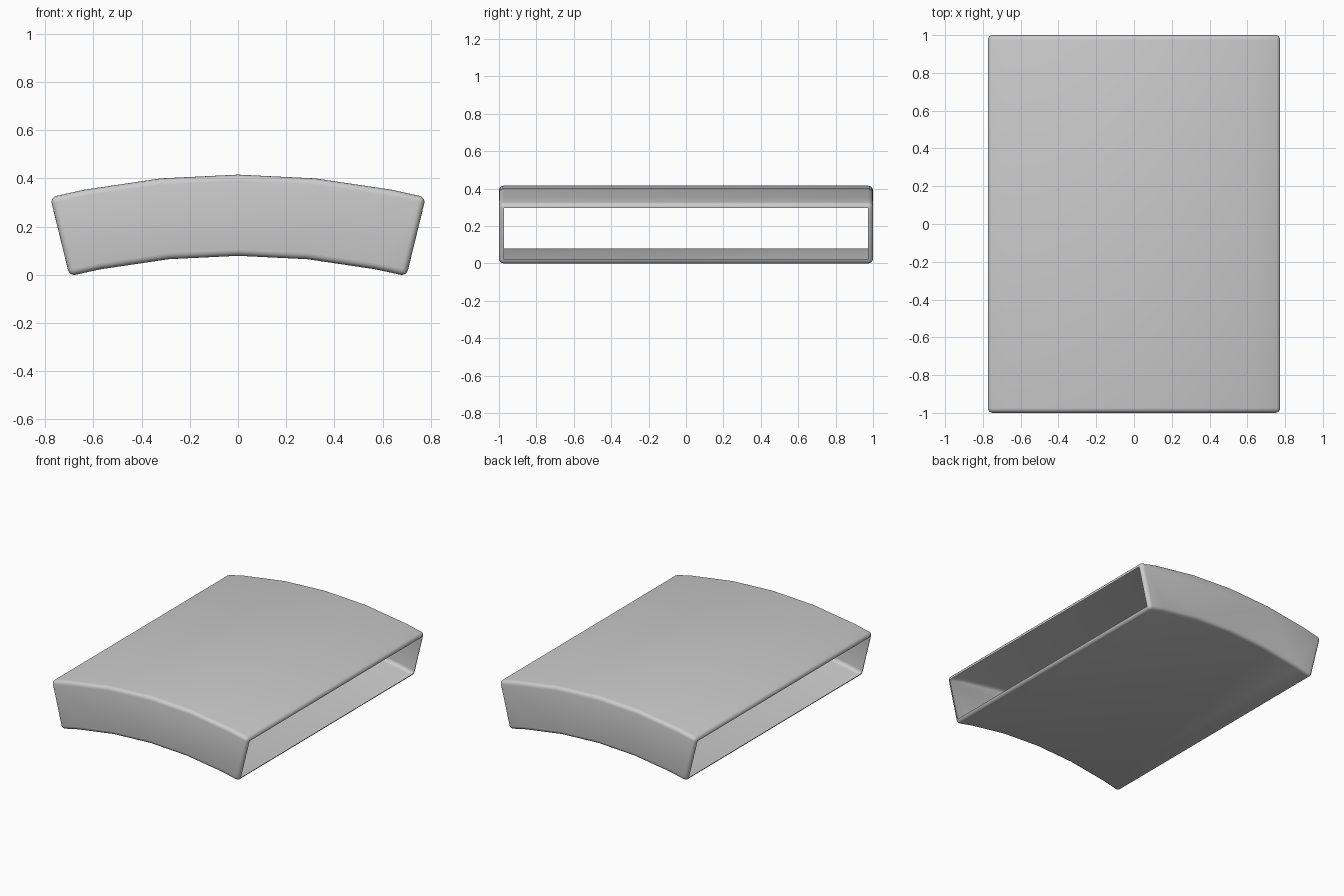
import bpy, bmesh, math

if "Cube" in bpy.data.objects:
    bpy.data.objects.remove(bpy.data.objects["Cube"])

R_TOP, R_BOTTOM, TOP_Z = 3.28, 2.943, 0.422
ANGLES = [-0.24, -0.196, -0.098, 0, 0.098, 0.196, 0.24]
HALF_DEPTH, BEVEL = 1.0, 0.026


def arc(radius):
    return [(radius * math.sin(a), TOP_Z - R_TOP + radius * math.cos(a)) for a in ANGLES]


# Arched sleeve: side profile extruded from front to back
bm = bmesh.new()
profile = arc(R_BOTTOM) + arc(R_TOP)[::-1]
front = bm.faces.new([bm.verts.new((x, -HALF_DEPTH, z)) for x, z in profile])
back = bmesh.ops.extrude_face_region(bm, geom=[front], use_keep_orig=True)
moved = [g for g in back["geom"] if isinstance(g, bmesh.types.BMVert)]
bmesh.ops.translate(bm, verts=moved, vec=(0, 2 * HALF_DEPTH, 0))
bmesh.ops.recalc_face_normals(bm, faces=bm.faces)

# Round only the sharp outer edges, keeping the arch facets
sharp = [e for e in bm.edges if e.calc_face_angle(0) > 0.6]
bmesh.ops.bevel(bm, geom=sharp, offset=BEVEL, offset_type='OFFSET',
                segments=4, profile=0.5, affect='EDGES')
bm.normal_update()

# Open both ends, leaving the rounded lip
ends = [f for f in bm.faces if abs(f.normal.x) > 0.9 and f.calc_area() > 0.3]
bmesh.ops.delete(bm, geom=ends, context='FACES')

low = min(v.co.z for v in bm.verts)
bmesh.ops.translate(bm, verts=bm.verts, vec=(0, 0, -low))

mesh = bpy.data.meshes.new("arched_sleeve")
bm.to_mesh(mesh)
bm.free()
sleeve = bpy.data.objects.new("arched_sleeve", mesh)
bpy.context.collection.objects.link(sleeve)
bpy.context.view_layer.objects.active = sleeve
sleeve.select_set(True)
bpy.ops.object.shade_smooth_by_angle(angle=math.radians(35))
